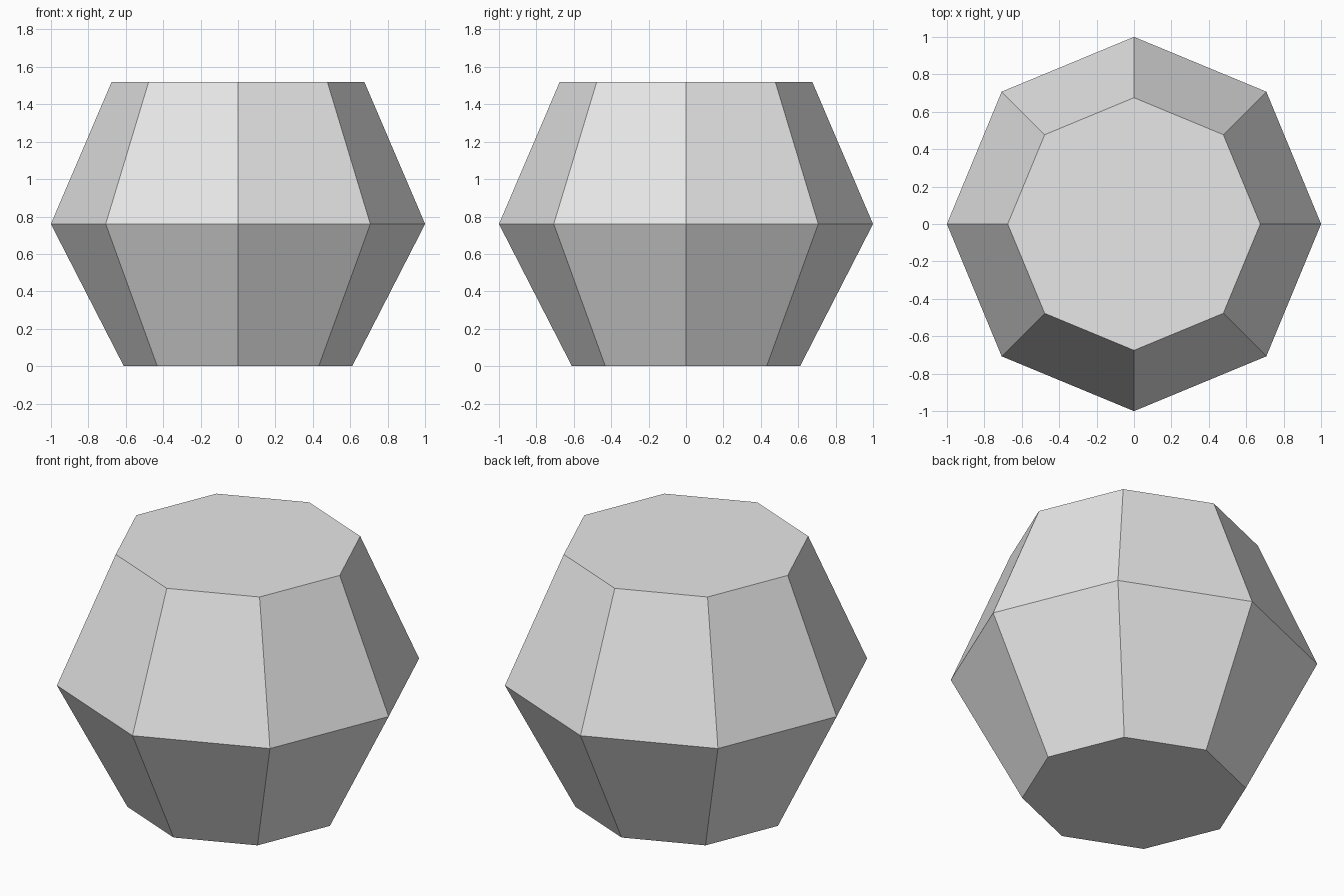
import bpy
import bmesh
from math import cos, sin, pi

cube = bpy.data.objects.get("Cube")
if cube:
    bpy.data.objects.remove(cube, do_unlink=True)

# Single plain material
grey = bpy.data.materials.new("light_grey")
grey.use_nodes = True
colour = (0.8, 0.8, 0.8, 1)
grey.diffuse_color = colour
grey.node_tree.nodes["Principled BSDF"].inputs["Base Color"].default_value = colour

# Profile from bottom to top: (radius, height)
SIDES = 8
PROFILE = [(0.61, 0), (1, 0.76), (0.675, 1.52)]

# Eight-sided rings joined by flat facets, closed at both ends
bm = bmesh.new()
rings = [[bm.verts.new((r * cos(2 * pi * i / SIDES), r * sin(2 * pi * i / SIDES), z))
          for i in range(SIDES)] for r, z in PROFILE]
for low, high in zip(rings, rings[1:]):
    for i in range(SIDES):
        j = (i + 1) % SIDES
        bm.faces.new((low[i], low[j], high[j], high[i]))
bm.faces.new(rings[0][::-1])
bm.faces.new(rings[-1])
bmesh.ops.recalc_face_normals(bm, faces=bm.faces)

mesh = bpy.data.meshes.new("faceted_barrel")
bm.to_mesh(mesh)
bm.free()
mesh.materials.append(grey)
barrel = bpy.data.objects.new("faceted_barrel", mesh)
bpy.context.collection.objects.link(barrel)
